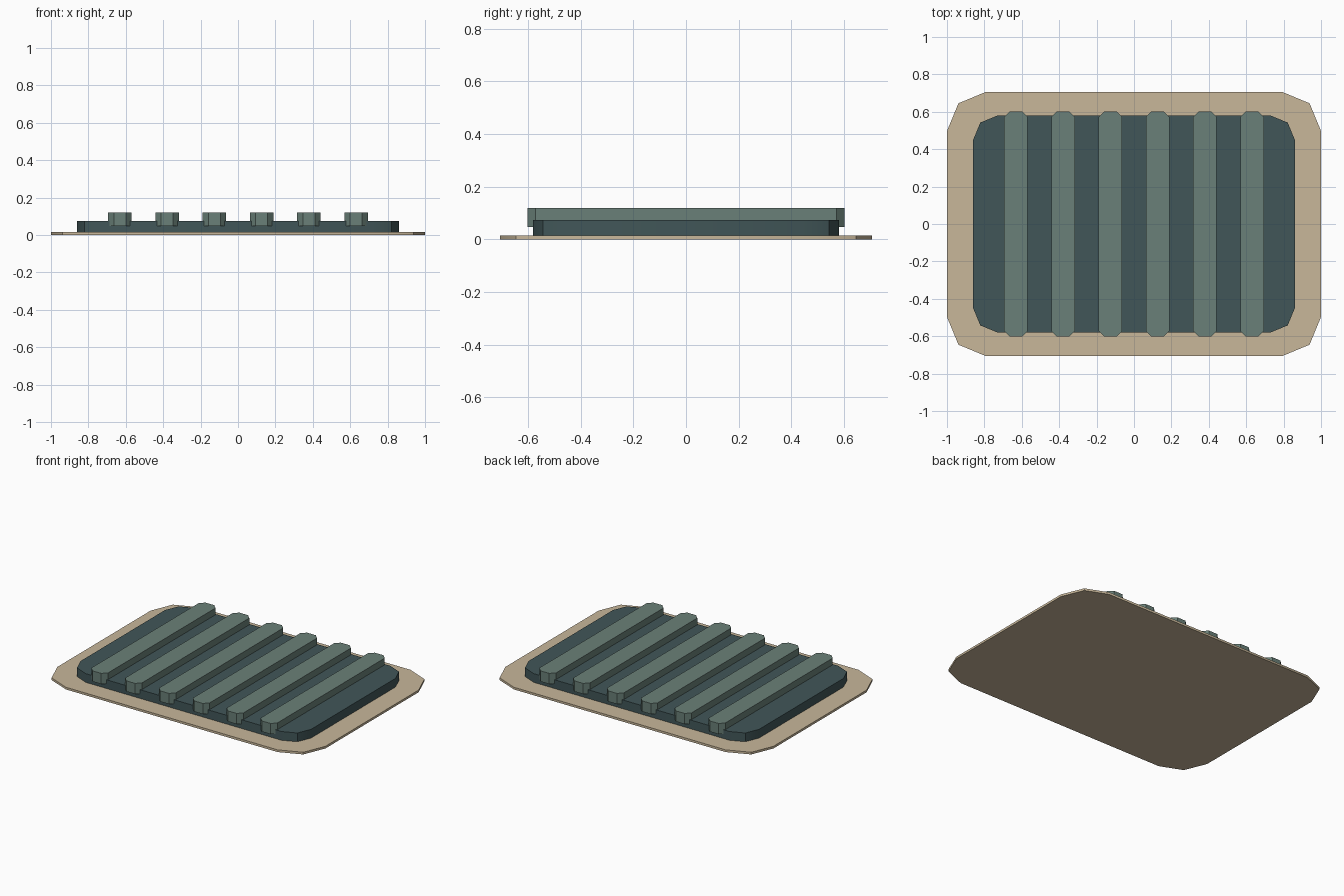
import bpy, bmesh, math

if "Cube" in bpy.data.objects:
    bpy.data.objects.remove(bpy.data.objects["Cube"])


def srgb(r, g, b):
    f = lambda c: c / 12.92 if c <= 0.04045 else ((c + 0.055) / 1.055) ** 2.4
    return (f(r / 255), f(g / 255), f(b / 255), 1.0)


def material(name, rgb):
    m = bpy.data.materials.new(name)
    m.diffuse_color = srgb(*rgb)
    m.use_nodes = True
    m.node_tree.nodes["Principled BSDF"].inputs["Base Color"].default_value = m.diffuse_color
    return m


def rounded_slab(name, x, half_x, half_y, z0, z1, radius, segments, mat):
    """Rounded rectangle outline extruded from z0 to z1."""
    bm = bmesh.new()
    outline = []
    for i, (sx, sy) in enumerate([(1, 1), (-1, 1), (-1, -1), (1, -1)]):
        for k in range(segments + 1):
            a = math.pi / 2 * (i + k / segments)
            outline.append(bm.verts.new((
                sx * (half_x - radius) + radius * math.cos(a),
                sy * (half_y - radius) + radius * math.sin(a), 0)))
    base = bm.faces.new(outline)
    top = bmesh.ops.extrude_face_region(bm, geom=[base])["geom"]
    bmesh.ops.translate(bm, vec=(0, 0, z1 - z0),
                        verts=[v for v in top if isinstance(v, bmesh.types.BMVert)])
    bmesh.ops.recalc_face_normals(bm, faces=bm.faces)
    mesh = bpy.data.meshes.new(name)
    bm.to_mesh(mesh)
    bm.free()
    mesh.materials.append(mat)
    obj = bpy.data.objects.new(name, mesh)
    obj.location = (x, 0, z0)
    bpy.context.collection.objects.link(obj)
    bpy.ops.object.select_all(action='DESELECT')
    obj.select_set(True)
    bpy.context.view_layer.objects.active = obj
    bpy.ops.object.shade_smooth_by_angle(angle=math.radians(30))
    return obj


sand = material("sand", (200, 183, 154))
dark_teal = material("dark teal", (65, 86, 88))
grey_green = material("grey green", (106, 128, 120))

# Thin base sheet and raised pad
rounded_slab("base_sheet", 0, 1.0, 0.707, 0, 0.015, 0.21, 2, sand)
rounded_slab("pad", 0, 0.86, 0.58, 0.015, 0.074, 0.13, 2, dark_teal)

# Six chamfered ribs running front to back
for i in range(6):
    rounded_slab(f"rib_{i + 1}", (i - 2.5) * 0.2525, 0.0625, 0.602,
                 0.047, 0.119, 0.03, 1, grey_green)
